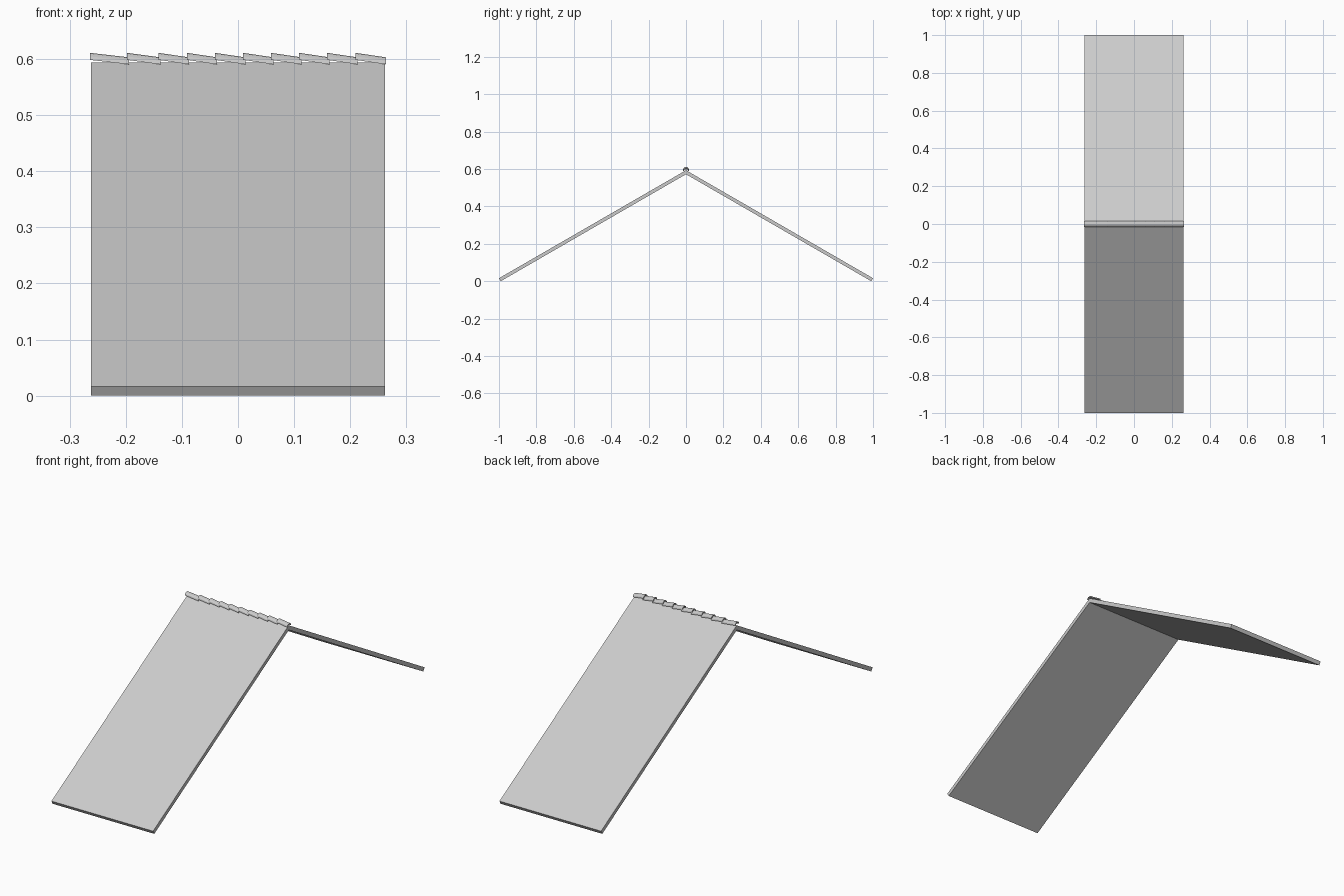
import bpy
import math
from math import sin, cos, tan, radians

cube = bpy.data.objects.get("Cube")
if cube:
    bpy.data.objects.remove(cube, do_unlink=True)

grey = bpy.data.materials.new("roof_grey")
grey.use_nodes = True
COLOUR = (0.6, 0.6, 0.6, 1)
grey.diffuse_color = COLOUR
grey.node_tree.nodes["Principled BSDF"].inputs["Base Color"].default_value = COLOUR

PITCH = radians(30)
THICK = 0.0186
HALF_WIDTH = 0.262


def prism(name, profile, x0, x1, drop=0.0):
    """Extrude a (y, z) profile along x, lowering the far end by drop."""
    n = len(profile)
    verts = [(x0, y, z) for y, z in profile]
    verts += [(x1, y, z - drop) for y, z in profile]
    faces = [tuple(range(n)), tuple(range(2 * n - 1, n - 1, -1))]
    faces += [(i, i + n, (i + 1) % n + n, (i + 1) % n) for i in range(n)]
    mesh = bpy.data.meshes.new(name)
    mesh.from_pydata(verts, [], faces)
    mesh.validate()
    mesh.materials.append(grey)
    obj = bpy.data.objects.new(name, mesh)
    bpy.context.collection.objects.link(obj)
    return obj


# Two sloping slabs that meet at the ridge
eave_z = THICK * cos(PITCH)
inset = THICK * sin(PITCH)
apex = eave_z + tan(PITCH)
under = apex - THICK / cos(PITCH)
for name, side in (("front_slab", -1), ("back_slab", 1)):
    profile = [(side, eave_z), (0, apex), (0, under), (side * (1 - inset), 0)]
    prism(name, profile if side > 0 else profile[::-1], -HALF_WIDTH, HALF_WIDTH)

# Curved ridge tiles, each tilted to overlap the next
RADIUS, WALL, RISE = 0.015, 0.005, 0.0125
SEGMENTS = 6
angles = [math.pi * i / SEGMENTS for i in range(SEGMENTS + 1)]
outer = [(RADIUS * cos(a), RISE * sin(a)) for a in angles]
inner = [((RADIUS - WALL) * cos(a), (RISE - WALL) * sin(a)) for a in reversed(angles)]
tile = [(y, z + 0.5985) for y, z in outer + inner]
starts = [-0.264, -0.198, -0.142] + [-0.091 + 0.05 * i for i in range(7)]
for i, x in enumerate(starts):
    end = starts[i + 1] + 0.004 if i < len(starts) - 1 else 0.264
    prism(f"ridge_tile_{i + 1}", tile[::-1], x, end, 0.008)
